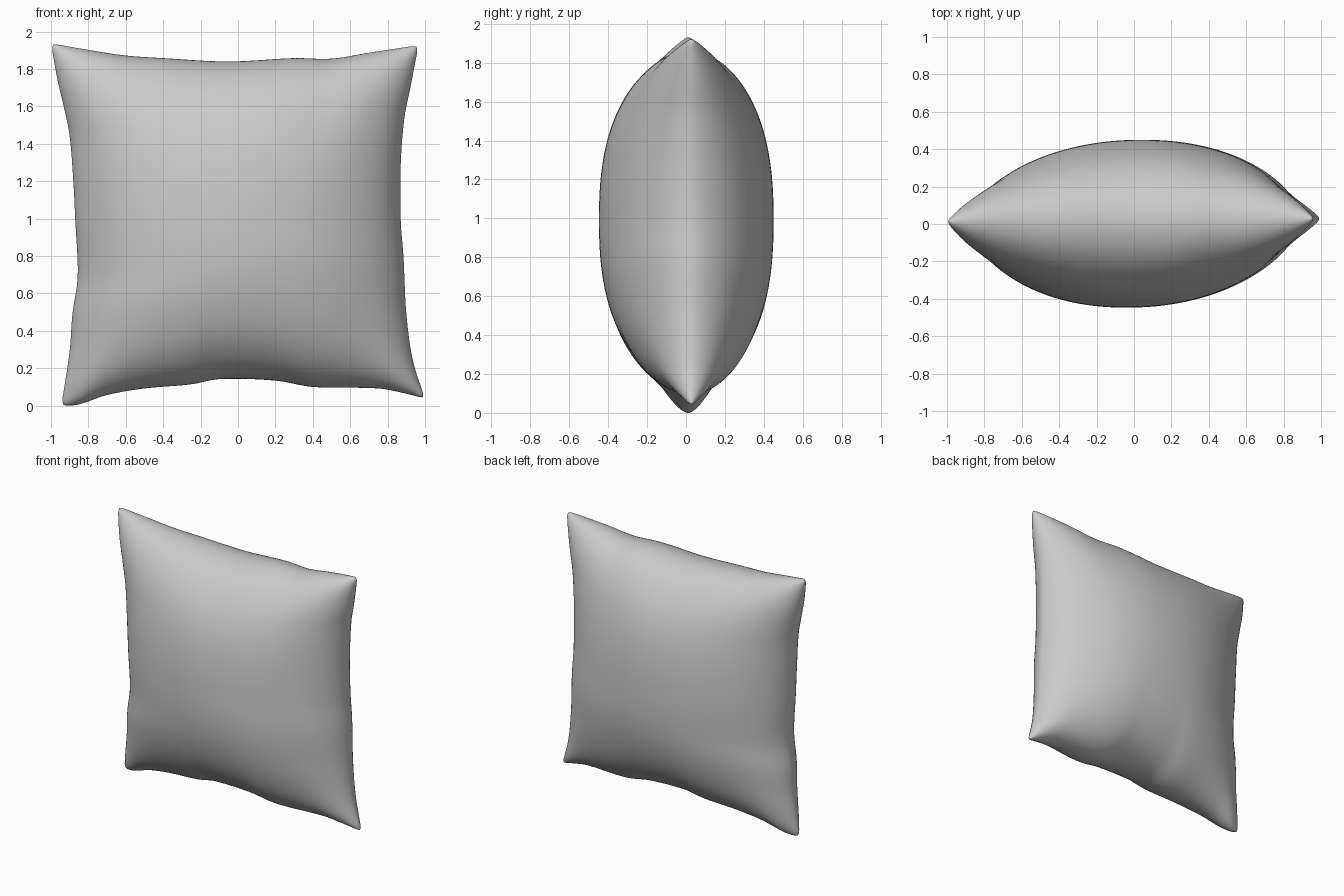
import bpy, bmesh, math

if "Cube" in bpy.data.objects:
    bpy.data.objects.remove(bpy.data.objects["Cube"])

# Seam outline as seen from the front: (along, across) pairs for each edge
TOP = [(-1, 1.945), (-.8, 1.91), (-.6, 1.88), (-.4, 1.866), (-.05, 1.848), (.3, 1.866),
       (.5, 1.863), (.7, 1.895), (.965, 1.935)]
BOTTOM = [(-.945, .005), (-.85, .015), (-.7, .065), (-.5, .10), (-.25, .122), (-.1, .15),
          (.2, .142), (.4, .108), (.75, .10), (.9, .072), (1, .045)]
LEFT = [(.005, -.945), (.3, -.90), (.5, -.885), (.7, -.857), (1, -.87), (1.2, -.88),
        (1.45, -.90), (1.6, -.93), (1.75, -.965), (1.945, -1)]
RIGHT = [(.045, 1), (.25, .935), (.5, .90), (.8, .885), (1, .87), (1.3, .87),
         (1.55, .89), (1.7, .92), (1.935, .965)]


def edge(pts, s):
    """Smooth curve through pts, s in 0..1; returns (along, across)."""
    a = pts[0][0] + s * (pts[-1][0] - pts[0][0])
    n = len(pts)

    def slope(i):
        p, q = pts[max(i - 1, 0)], pts[min(i + 1, n - 1)]
        return (q[1] - p[1]) / (q[0] - p[0])
    i = 0
    while i < n - 2 and a > pts[i + 1][0]:
        i += 1
    (x0, y0), (x1, y1) = pts[i], pts[i + 1]
    h = x1 - x0
    t = (a - x0) / h
    b = ((2*t**3 - 3*t*t + 1) * y0 + (t**3 - 2*t*t + t) * h * slope(i)
         + (3*t*t - 2*t**3) * y1 + (t**3 - t*t) * h * slope(i + 1))
    return a, b


def seam_point(s, t):
    """Blend the four edges into a point of the flat cushion (x, z)."""
    c, d = edge(BOTTOM, s), edge(TOP, s)
    l, r = edge(LEFT, t)[::-1], edge(RIGHT, t)[::-1]
    p00, p10, p01, p11 = BOTTOM[0], BOTTOM[-1], TOP[0], TOP[-1]
    return [(1-t)*c[k] + t*d[k] + (1-s)*l[k] + s*r[k]
            - ((1-s)*(1-t)*p00[k] + s*(1-t)*p10[k] + (1-s)*t*p01[k] + s*t*p11[k])
            for k in (0, 1)]


def puff(u, v):
    """Stuffed thickness, with fuller corners."""
    fx = max(0, 1 - abs(u) ** 2.1) ** .58
    fz = max(0, 1 - abs(v) ** 2.4) ** .5
    rim = math.sqrt(max(0, (1 - u ** 8) * (1 - v ** 8)))
    return fx * fz + .10 * abs(u * v) ** 3 * rim


N = 72
bm = bmesh.new()
params = [math.sin(math.pi / 2 * (2 * i / N - 1)) for i in range(N + 1)]
sheets = []
for side, depth in ((-1, .467), (1, .43)):
    grid = []
    for i, u in enumerate(params):
        row = []
        for j, v in enumerate(params):
            rim = i in (0, N) or j in (0, N)
            if rim and sheets:
                row.append(sheets[0][i][j])     # share the seam
                continue
            x, z = seam_point((u + 1) / 2, (v + 1) / 2)
            # round the corner tips a little
            k = max(0, abs(u * v) - .95) / .05
            x -= math.copysign(.012 * k * k, u)
            z -= math.copysign(.008 * k * k, v)
            y = .02 + .008 * u
            if not rim:
                y += side * depth * puff(u - side * .03 * (1 - u * u), v)
            row.append(bm.verts.new((x, y, z)))
        grid.append(row)
    sheets.append(grid)
    for i in range(N):
        for j in range(N):
            q = [grid[i][j], grid[i+1][j], grid[i+1][j+1], grid[i][j+1]]
            bm.faces.new(q if side < 0 else q[::-1])

# Sit on the ground
low = min(v.co.z for v in bm.verts)
for v in bm.verts:
    v.co.z -= low
for f in bm.faces:
    f.smooth = True
mesh = bpy.data.meshes.new("cushion")
bm.to_mesh(mesh)
bm.free()
cushion = bpy.data.objects.new("cushion", mesh)
bpy.context.collection.objects.link(cushion)

mat = bpy.data.materials.new("light grey fabric")
mat.diffuse_color = (.6, .6, .6, 1)
mat.use_nodes = True
mat.node_tree.nodes["Principled BSDF"].inputs["Base Color"].default_value = mat.diffuse_color
mesh.materials.append(mat)
